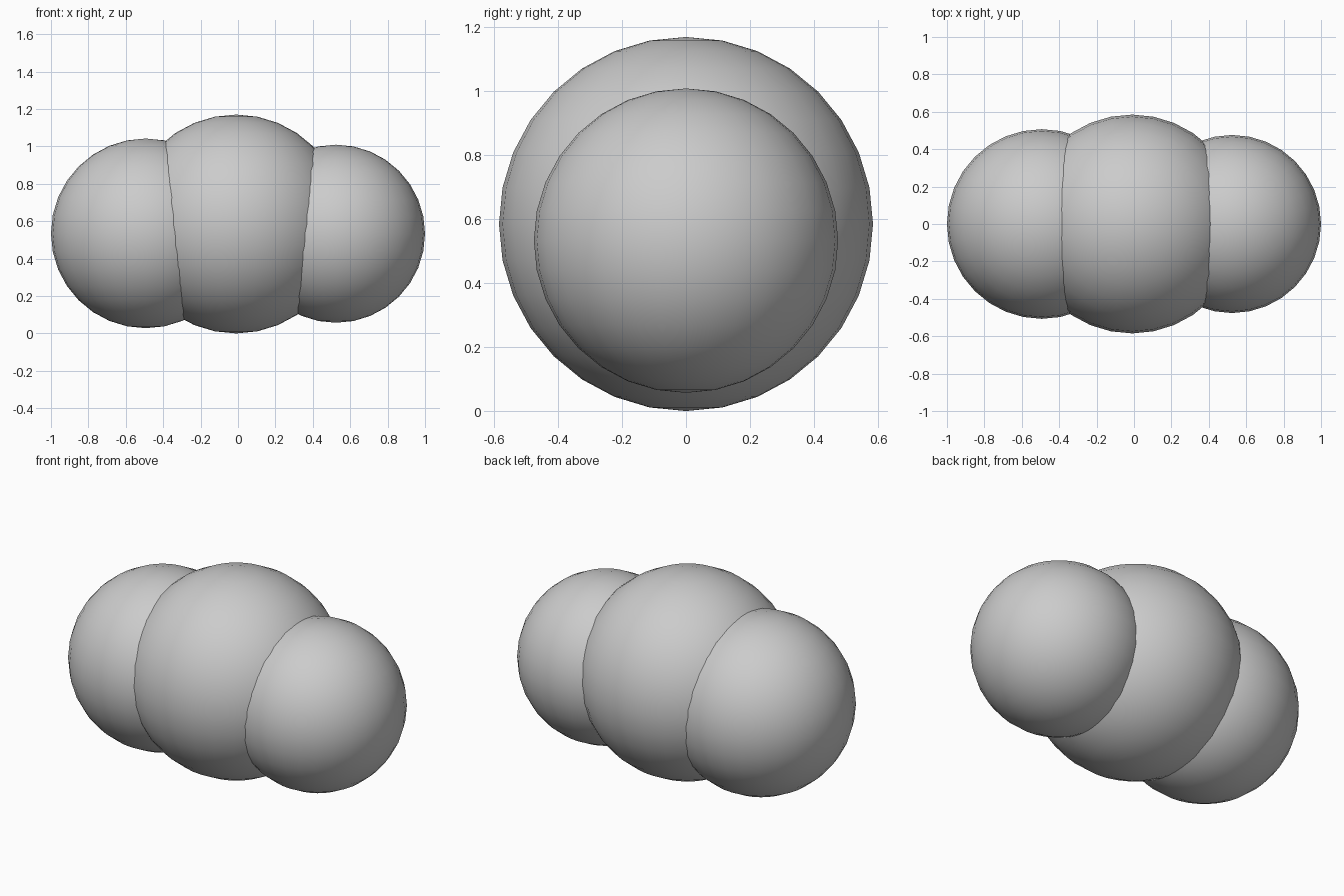
import bpy

# Remove the default cube
cube = bpy.data.objects.get("Cube")
if cube:
    bpy.data.objects.remove(cube, do_unlink=True)

# Single grey material
grey = bpy.data.materials.new("light_grey")
grey.use_nodes = True
colour = (0.6, 0.6, 0.6, 1)
grey.diffuse_color = colour
grey.node_tree.nodes["Principled BSDF"].inputs["Base Color"].default_value = colour


def ball(name, x, z, radius):
    """Smooth sphere standing upright on its pole."""
    bpy.ops.mesh.primitive_uv_sphere_add(
        segments=32, ring_count=16, radius=radius, location=(x, 0, z))
    obj = bpy.context.object
    obj.name = name
    obj.data.materials.append(grey)
    bpy.ops.object.shade_smooth()


# Three overlapping balls in a row
ball("right_ball", -0.493, 0.535, 0.507)
ball("middle_ball", -0.01, 0.585, 0.585)
ball("left_ball", 0.524, 0.533, 0.476)
